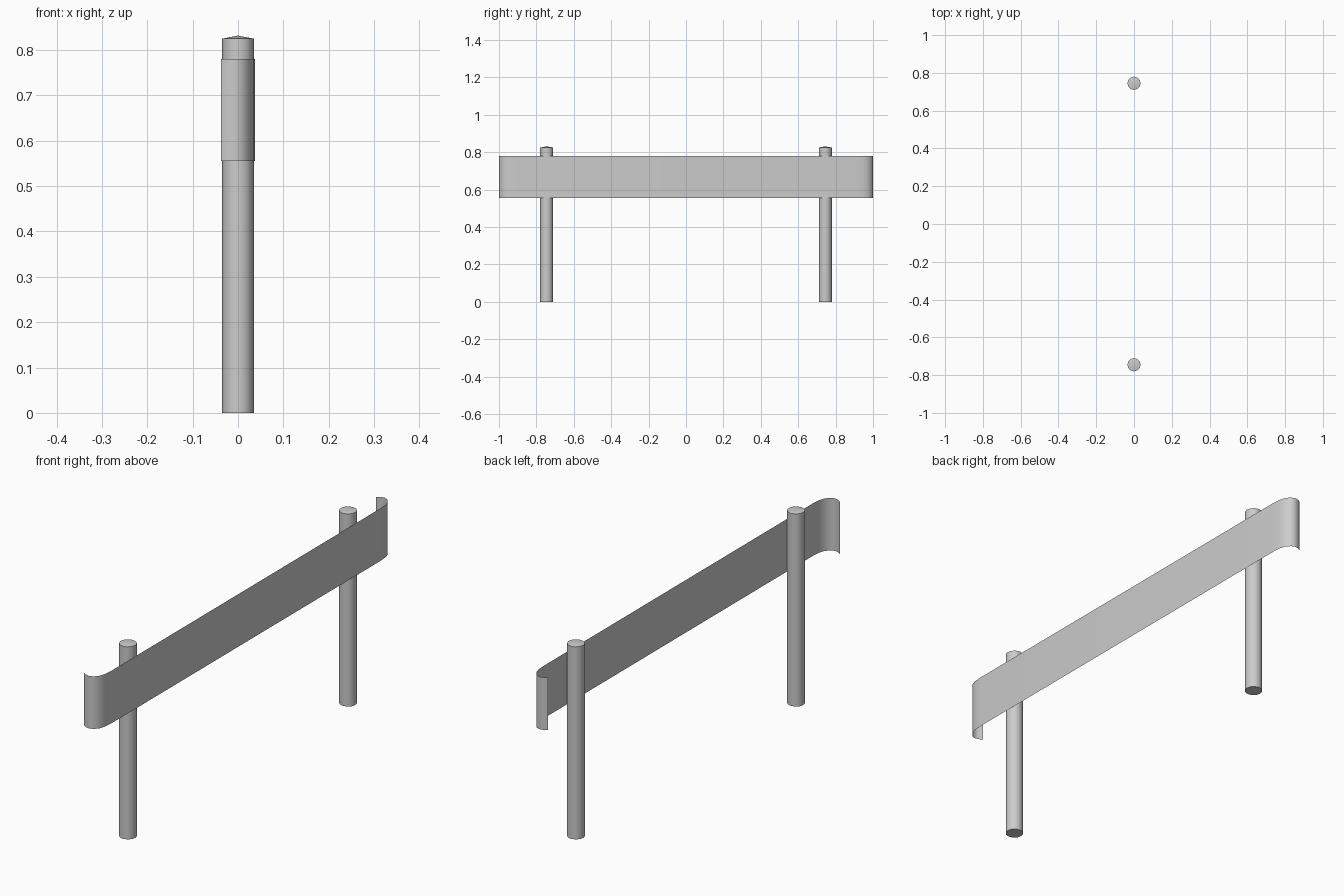
import bpy
import bmesh
import math

cube = bpy.data.objects.get("Cube")
if cube:
    bpy.data.objects.remove(cube, do_unlink=True)

# Galvanised metal, shared by all parts
metal = bpy.data.materials.new("light grey metal")
metal.use_nodes = True
grey = (0.6, 0.6, 0.6, 1)
metal.diffuse_color = grey
metal.node_tree.nodes["Principled BSDF"].inputs["Base Color"].default_value = grey


def finish(name, bm, angle):
    mesh = bpy.data.meshes.new(name)
    bm.to_mesh(mesh)
    bm.free()
    obj = bpy.data.objects.new(name, mesh)
    bpy.context.collection.objects.link(obj)
    mesh.materials.append(metal)
    bpy.ops.object.select_all(action="DESELECT")
    obj.select_set(True)
    bpy.context.view_layer.objects.active = obj
    bpy.ops.object.shade_smooth_by_angle(angle=math.radians(angle))
    return obj


def make_post(name, y, radius=0.035, height=0.825, peak=0.832, sides=12):
    bm = bmesh.new()
    rings = []
    for z in (0, height):
        rings.append([bm.verts.new((radius * math.cos(i * math.tau / sides),
                                    y + radius * math.sin(i * math.tau / sides), z))
                      for i in range(sides)])
    low, high = rings
    tip = bm.verts.new((0, y, peak))
    bm.faces.new(low[::-1])
    for i in range(sides):
        j = (i + 1) % sides
        bm.faces.new((low[i], low[j], high[j], high[i]))
        bm.faces.new((high[i], high[j], tip))
    finish(name, bm, 40)


def make_rail(name, bottom=0.555, top=0.78):
    # Half of the plan outline, from the straight face to the curled tip
    curl = [(0.038, 0.91), (0.035, 0.95), (0.027, 0.975), (0.012, 0.993),
            (-0.005, 1.0), (-0.022, 0.997), (-0.038, 0.987)]
    path = [(x, -y) for x, y in reversed(curl)] + curl
    bm = bmesh.new()
    columns = [[bm.verts.new((x, y, z)) for z in (bottom, top)] for x, y in path]
    for a, b in zip(columns, columns[1:]):
        bm.faces.new((a[0], b[0], b[1], a[1]))
    finish(name, bm, 60)


# Two posts carrying one thin rail with curled ends
make_post("front_post", -0.745)
make_post("back_post", 0.745)
make_rail("guard_rail")
